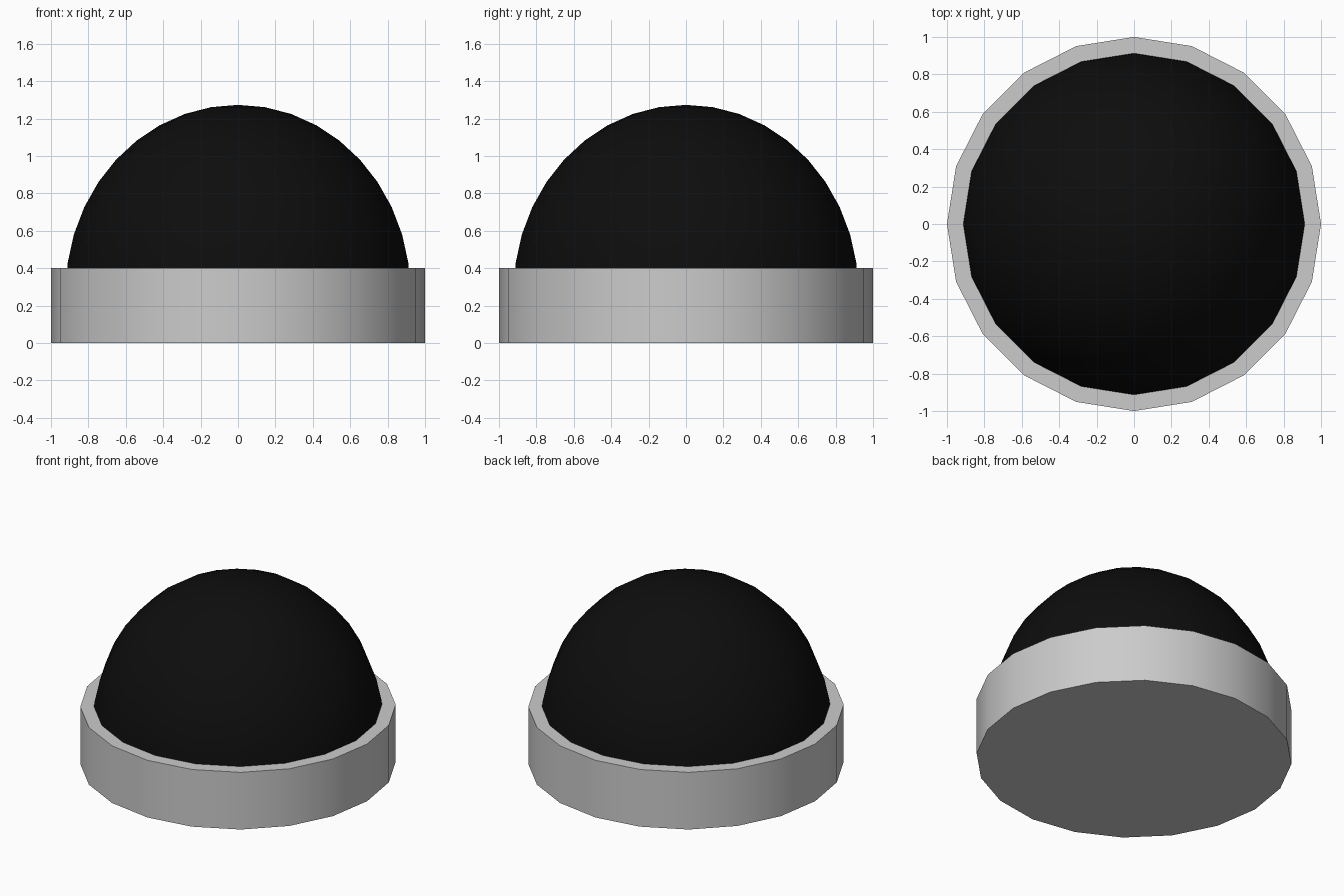
import bpy, bmesh, math

if "Cube" in bpy.data.objects:
    bpy.data.objects.remove(bpy.data.objects["Cube"])

SIDES = 20


def finish(obj):
    bpy.ops.object.select_all(action='DESELECT')
    obj.select_set(True)
    bpy.context.view_layer.objects.active = obj
    bpy.ops.object.shade_smooth_by_angle(angle=math.radians(30))


# Base: short 20-sided drum
bpy.ops.mesh.primitive_cylinder_add(vertices=SIDES, radius=1.0, depth=0.4,
                                    location=(0, 0, 0.2))
base = bpy.context.object
base.name = "base"
finish(base)

# Dome: upper half of a slightly tall sphere, its rim sunk into the base
bm = bmesh.new()
bmesh.ops.create_uvsphere(bm, u_segments=SIDES, v_segments=20, radius=1.0)
bmesh.ops.delete(bm, geom=[v for v in bm.verts if v.co.z < -0.01], context='VERTS')
bmesh.ops.scale(bm, vec=(0.922, 0.922, 1.0), verts=bm.verts)
bmesh.ops.translate(bm, vec=(0, 0, 0.273), verts=bm.verts)
mesh = bpy.data.meshes.new("dome")
bm.to_mesh(mesh)
bm.free()
dome = bpy.data.objects.new("dome", mesh)
bpy.context.collection.objects.link(dome)
finish(dome)

# Black dome material
black = bpy.data.materials.new("black")
black.diffuse_color = (0.004, 0.004, 0.004, 1)
black.use_nodes = True
black.node_tree.nodes["Principled BSDF"].inputs["Base Color"].default_value = black.diffuse_color
mesh.materials.append(black)
